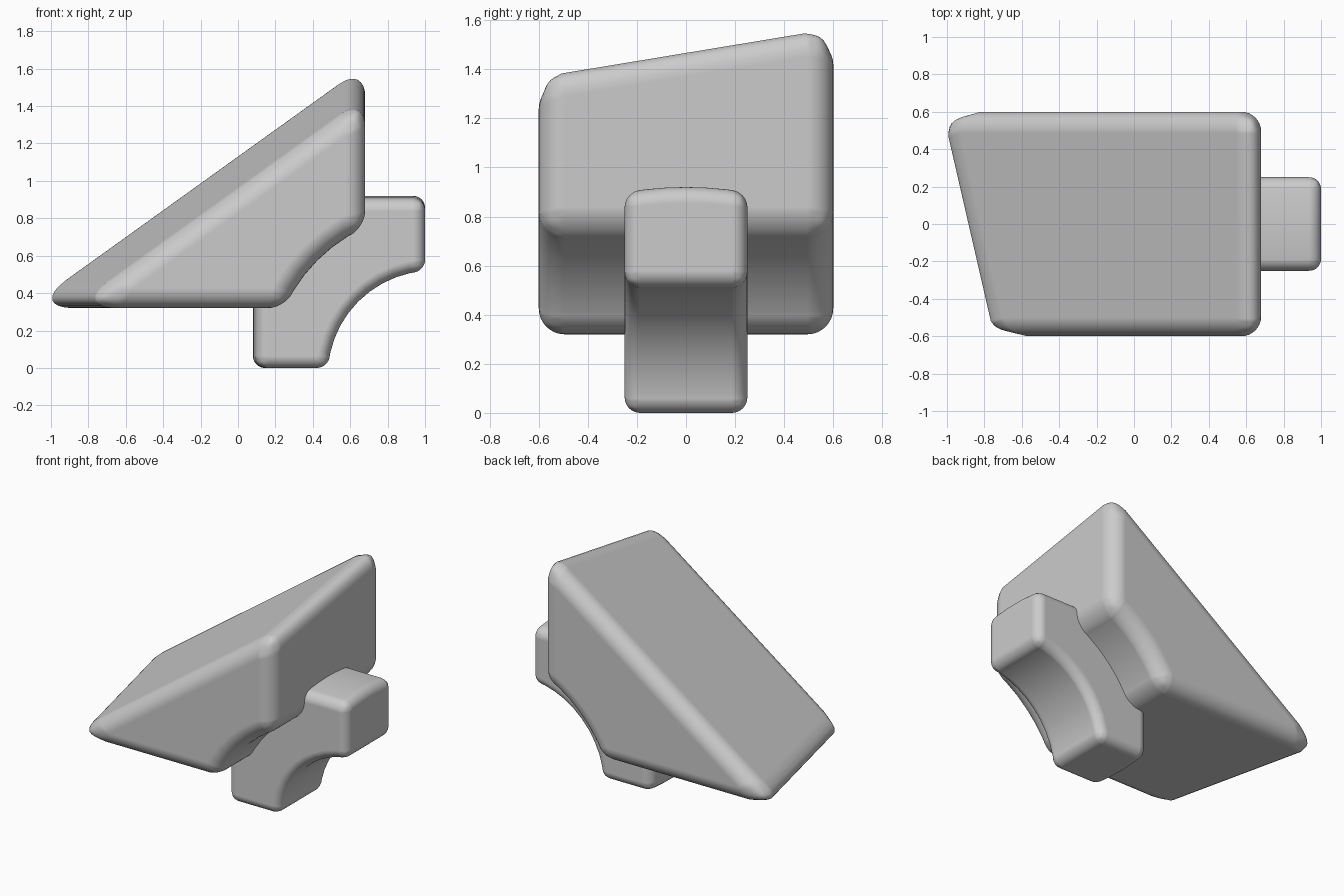
import bpy
import bmesh
import math

if "Cube" in bpy.data.objects:
    bpy.data.objects.remove(bpy.data.objects["Cube"], do_unlink=True)

# Single plain grey for the whole model
grey = bpy.data.materials.new("plain_grey")
grey.use_nodes = True
colour = (0.6, 0.6, 0.6, 1)
grey.diffuse_color = colour
grey.node_tree.nodes["Principled BSDF"].inputs["Base Color"].default_value = colour

# Both hollow curves share one axis
AXIS_X, AXIS_Z = 1.04, -0.04
BASE, RIGHT = 0.32, 0.68


def arc(radius, start, end, steps):
    """Points on a circle round the shared axis, start and end in radians."""
    angles = [start + (end - start) * i / steps for i in range(steps + 1)]
    return [(AXIS_X + radius * math.cos(a), AXIS_Z + radius * math.sin(a)) for a in angles]


def loft(name, slices, bevel_width):
    """Skin a row of (y, xz profile) slices, cap the ends and round the edges."""
    bm = bmesh.new()
    rings = [[bm.verts.new((x, y, z)) for x, z in profile] for y, profile in slices]
    count = len(rings[0])
    for a, b in zip(rings, rings[1:]):
        for i in range(count):
            j = (i + 1) % count
            bm.faces.new((a[i], a[j], b[j], b[i]))
    bm.faces.new(rings[0])
    bm.faces.new(rings[-1])
    bmesh.ops.recalc_face_normals(bm, faces=bm.faces)
    for face in bm.faces:
        face.smooth = True
    mesh = bpy.data.meshes.new(name)
    bm.to_mesh(mesh)
    bm.free()
    mesh.materials.append(grey)
    obj = bpy.data.objects.new(name, mesh)
    bpy.context.collection.objects.link(obj)
    bevel = obj.modifiers.new("rounded_edges", 'BEVEL')
    bevel.offset_type = 'WIDTH'
    bevel.width = bevel_width
    bevel.segments = 8
    bevel.limit_method = 'ANGLE'
    bevel.angle_limit = math.radians(30)
    bevel.use_clamp_overlap = False
    bevel.harden_normals = True
    return obj


# Wedge: flat base, upright right face, top plane tilted in x and y
SLOPE_X, SLOPE_Y, LEVEL = 0.718, 0.165, 1.0485


def wedge_profile(y):
    tip = (BASE - LEVEL - SLOPE_Y * y) / SLOPE_X
    peak = LEVEL + SLOPE_X * RIGHT + SLOPE_Y * y
    radius = 0.87
    start = math.pi - math.asin((BASE - AXIS_Z) / radius)
    end = math.acos((RIGHT - AXIS_X) / radius)
    return [(tip, BASE)] + arc(radius, start, end, 6) + [(RIGHT, peak)]


loft("wedge_body", [(y, wedge_profile(y)) for y in (-0.6, 0.6)], 0.15)


# Foot: curved bracket with gently crowned outer faces
HALF = 0.25


def foot_profile(y):
    drop = 0.022 * (y / HALF) ** 2
    left, top = 0.08 + drop, 0.92 - drop
    radius = 0.56
    start = math.pi - math.asin(-AXIS_Z / radius)
    end = math.acos((1 - AXIS_X) / radius)
    return [(left, 0)] + arc(radius, start, end, 10) + [(1, top), (left, top)]


rows = 6
ys = [HALF * (2 * i / rows - 1) for i in range(rows + 1)]
loft("curved_foot", [(y, foot_profile(y)) for y in ys], 0.09)
